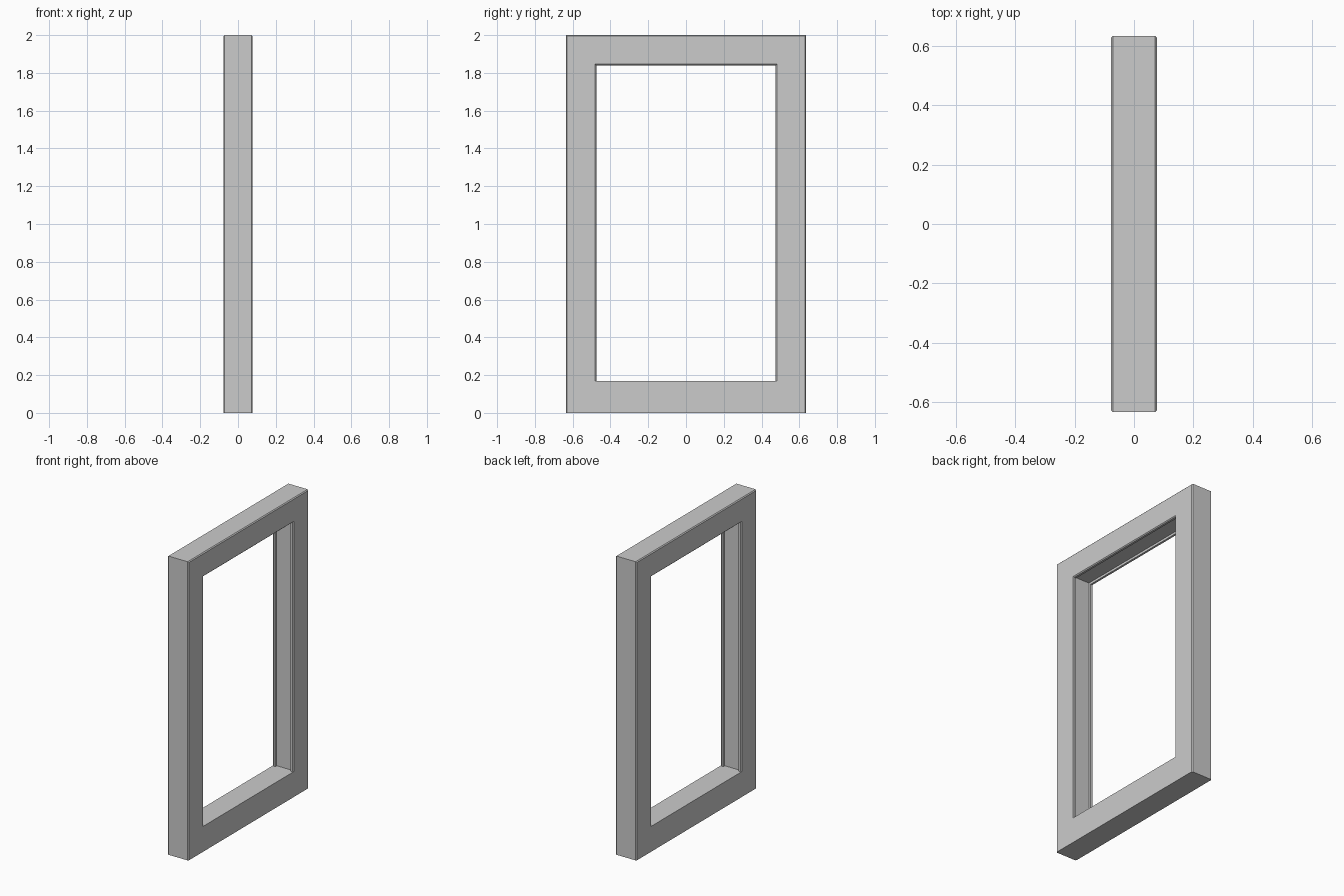
import bpy, bmesh

if "Cube" in bpy.data.objects:
    bpy.data.objects.remove(bpy.data.objects["Cube"])

HX, HY, TOP, SILL = 0.077, 0.635, 2.0, 0.17   # half depth, half width, height, sill top
W, C, LIP, G = 0.16, 0.006, 0.02, 0.015       # member width, chamfer, lip width, groove depth

# Cross-section (x, distance in from the outer edge): chamfered, grooved on the inside
half = [(-HX + C, 0), (-HX, C), (-HX, W - C), (-HX + C, W),
        (-HX + LIP, W), (-HX + LIP, W - G)]
profile = half + [(-x, d) for x, d in reversed(half)]
n = len(profile)

bm = bmesh.new()


def station(side, at_top):
    return [bm.verts.new((x, side * (HY - d), TOP - d if at_top else SILL))
            for x, d in profile]


# Jambs and mitred header: sweep the section up, across and down
rings = [station(-1, False), station(-1, True), station(1, True), station(1, False)]
for a, b in zip(rings, rings[1:]):
    for i in range(n):
        j = (i + 1) % n
        bm.faces.new((a[i], a[j], b[j], b[i]))

# Sill: flat top between the jambs, walls down to the floor, bottom
L, R = rings[0], rings[3]
bm.faces.new(L[2:10] + R[2:10][::-1])
upper = [L[0], L[1], R[1], R[0], R[11], R[10], L[10], L[11]]
lower = [bm.verts.new((v.co.x, v.co.y, 0)) for v in upper]
extra = {1: [L[2], R[2]], 5: [R[9], L[9]]}    # points along the two wide faces
for i in range(8):
    j = (i + 1) % 8
    bm.faces.new([lower[j], lower[i], upper[i]] + extra.get(i, []) + [upper[j]])
bm.faces.new(lower)

bmesh.ops.recalc_face_normals(bm, faces=bm.faces[:])
mesh = bpy.data.meshes.new("window_frame")
bm.to_mesh(mesh)
bm.free()
bpy.context.collection.objects.link(bpy.data.objects.new("window_frame", mesh))
